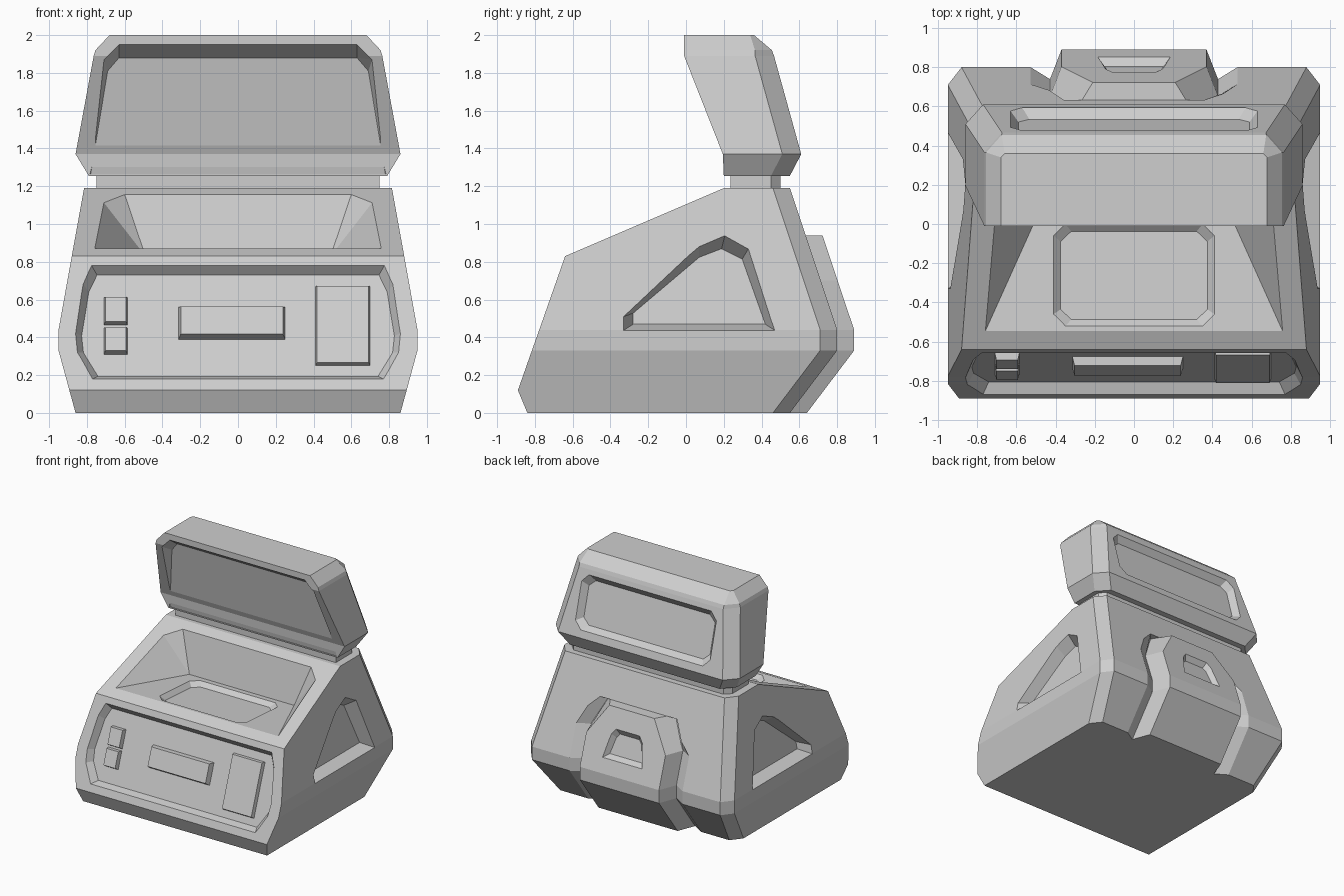
import bpy
import bmesh
from mathutils import Vector

cube = bpy.data.objects.get("Cube")
if cube:
    bpy.data.objects.remove(cube, do_unlink=True)

grey = bpy.data.materials.new("plain grey")
grey.use_nodes = True
GREY = (0.62, 0.62, 0.62, 1)
grey.diffuse_color = GREY
for node in grey.node_tree.nodes:
    if node.type == 'BSDF_PRINCIPLED':
        node.inputs["Base Color"].default_value = GREY


def finish(name, bm):
    bmesh.ops.recalc_face_normals(bm, faces=bm.faces[:])
    mesh = bpy.data.meshes.new(name)
    bm.to_mesh(mesh)
    bm.free()
    mesh.materials.append(grey)
    obj = bpy.data.objects.new(name, mesh)
    bpy.context.collection.objects.link(obj)
    return obj


def loft(name, rings):
    """Closed solid through rings that share a point count."""
    bm = bmesh.new()
    loops = [[bm.verts.new(p) for p in ring] for ring in rings]
    for a, b in zip(loops, loops[1:]):
        for i in range(len(a)):
            j = (i + 1) % len(a)
            bm.faces.new((a[i], a[j], b[j], b[i]))
    bm.faces.new(loops[0])
    bm.faces.new(loops[-1])
    return finish(name, bm)


def hull(name, points):
    bm = bmesh.new()
    for p in points:
        bm.verts.new(p)
    result = bmesh.ops.convex_hull(bm, input=bm.verts[:])
    loose = [g for g in result["geom_interior"] if isinstance(g, bmesh.types.BMVert)]
    if loose:
        bmesh.ops.delete(bm, geom=loose, context='VERTS')
    return finish(name, bm)


def cut(target, cutter):
    cutter.hide_render = True
    mod = target.modifiers.new("cut", 'BOOLEAN')
    mod.operation = 'DIFFERENCE'
    mod.solver = 'EXACT'
    mod.object = cutter
    bpy.context.view_layer.objects.active = target
    bpy.ops.object.modifier_apply(modifier=mod.name)
    bpy.data.objects.remove(cutter, do_unlink=True)


def mirrored(half):
    return half + [(-x, y) for x, y in reversed(half)]


def octagon(x, y0, y1, c):
    return mirrored([(x - c, y0), (x, y0 + c), (x, y1 - c), (x - c, y1)])


def rectangle(x0, x1, y0, y1):
    return [(x0, y0), (x1, y0), (x1, y1), (x0, y1)]


def tapered(name, frame, outline, levels):
    """Loft an outline on a sloped plane; levels are (height, inset) pairs."""
    o, u, v = (Vector(f) for f in frame)
    n = u.cross(v).normalized()
    lo = [min(p[k] for p in outline) for k in (0, 1)]
    hi = [max(p[k] for p in outline) for k in (0, 1)]
    mid = [(a + b) / 2 for a, b in zip(lo, hi)]
    half = [(b - a) / 2 for a, b in zip(lo, hi)]
    rings = []
    for h, inset in levels:
        ring = []
        for p in outline:
            a, b = (mid[k] + (p[k] - mid[k]) * (1 - inset / half[k]) for k in (0, 1))
            ring.append(o + u * a + v * b + n * h)
        rings.append(ring)
    return loft(name, rings)


def recess(target, frame, outline, depth, inset):
    out = 0.02
    cut(target, tapered("recess_cutter", frame, outline,
                        [(out, -inset * out / depth), (-depth, inset)]))


def shell(name, sections):
    """Six-sided sections: z, half width, front y, back y, corner x, corner y."""
    return loft(name, [[(-w, f, z), (w, f, z), (w, b - cy, z), (w - cx, b, z),
                        (-w + cx, b, z), (-w, b - cy, z)]
                       for z, w, f, b, cx, cy in sections])


# Main housing
body = shell("body", [(z, w, f, b, 0.07, 0.09) for z, w, f, b in (
    (0, 0.86, -0.84, 0.55), (0.12, 0.893, -0.89, 0.641),
    (0.33, 0.95, -0.816, 0.80), (0.44, 0.95, -0.777, 0.80),
    (0.83, 0.88, -0.64, 0.67), (1.19, 0.815, 0.20, 0.55))])

# Front control panel recess
front = ((0, -0.932, 0), (1, 0, 0), (0, 0.352, 1))
panel = mirrored([(0.77, 0.18), (0.85, 0.32), (0.86, 0.42), (0.82, 0.68), (0.775, 0.78)])
DEPTH = 0.055
recess(body, front, panel, DEPTH, 0.032)

# Open tray in the sloping top
rim = [(0.76, -0.55, 0.87), (0.71, 0.02, 1.113), (0.60, 0.12, 1.156)]
up = Vector((0, -0.04, 0.09))
tray = []
for s in (-1, 1):
    tray.append((s * 0.49, 0.05, 0.83))
    for x, y, z in rim:
        p = Vector((s * x, y, z))
        tray += [p, p + up]
cut(body, hull("tray_cutter", tray))
recess(body, ((0, 0, 0.833), (1, 0, 0), (0, 1, -0.067)),
       octagon(0.41, -0.52, 0.0, 0.06), 0.035, 0.035)

# Triangular side recesses
tri = [(-0.33, 0.437), (0.47, 0.437), (0.33, 0.868), (0.205, 0.937), (0.07, 0.88), (-0.33, 0.51)]
for s in (-1, 1):
    side = ((s * 1.029, 0, 0), (0, s, 0), (-s * 0.18, 0, 1))
    recess(body, side, [(s * y, z) for y, z in tri], 0.10, 0.05)

# Groove around the rear hump: z, back y, groove width, hump root, hump face
hump_rows = [(0.94, 0.633, 0.36, 0.31, 0.21), (0.70, 0.713, 0.53, 0.43, 0.37),
             (0.44, 0.80, 0.53, 0.43, 0.37), (0.33, 0.80, 0.53, 0.43, 0.37),
             (0, 0.55, 0.53, 0.43, 0.37)]


def strip(inner, outer):
    (wi, yi, z), (wo, yo, _) = inner, outer
    return [(-wi, yi, z), (wi, yi, z), (wo, yo, z), (-wo, yo, z)]


groove = [strip((r, y - 0.06, z), (r + (g - r) * 2.6, y + 0.1, z))
          for z, y, g, r, f in hump_rows]
groove.append([(x, y - 0.04, z - 0.05) for x, y, z in groove[-1]])
cut(body, loft("groove_cutter", groove))

# Rear hump with its small window recess
hump = loft("rear_hump", [strip((r + 0.01, y - 0.09, z), (f, y + 0.09, z))
                          for z, y, g, r, f in hump_rows])
recess(hump, ((0, 1.037, 0), (-1, 0, 0), (0, -0.333, 1)),
       mirrored([(0.185, 0.555), (0.145, 0.74), (0.11, 0.785)]), 0.04, 0.035)

# Panel buttons, standing on the recessed panel floor
floor_shift = 0.018
for name, x0, x1, z0, z1, rise, inset in (
        ("upper_button", -0.71, -0.585, 0.465, 0.61, 0.035, 0.008),
        ("lower_button", -0.71, -0.585, 0.31, 0.45, 0.035, 0.008),
        ("centre_bar", -0.315, 0.25, 0.39, 0.56, 0.045, 0.012),
        ("large_button", 0.41, 0.70, 0.25, 0.67, 0.03, 0.008)):
    tapered(name, front, rectangle(x0, x1, z0 + floor_shift, z1 + floor_shift),
            [(-DEPTH - 0.01, 0), (-DEPTH, 0), (rise - DEPTH, inset)])

# Neck between housing and lid
shell("hinge_neck", [(z, 0.75, 0.235, 0.50, 0.05, 0.05) for z in (1.17, 1.27)])

# Raised lid
lid = shell("lid", [(1.255, 0.79, 0.20, 0.55, 0.09, 0.10),
                    (1.37, 0.86, 0.195, 0.61, 0.09, 0.10),
                    (1.89, 0.764, -0.01, 0.466, 0.09, 0.10),
                    (1.92, 0.755, -0.01, 0.455, 0.08, 0.09),
                    (2.0, 0.68, -0.01, 0.36, 0.02, 0.02)])

# Hollow in the lid front, fading out towards the bottom
hollow = []
for s in (-1, 1):
    for x, y, z in ((0.63, -0.01, 1.95), (0.71, -0.004, 1.87), (0.79, 0.19, 1.265)):
        hollow += [(s * x, y, z), (s * x, -0.2, z)]
    hollow += [(s * 0.63, 0.09, 1.88), (s * 0.69, 0.103, 1.81), (s * 0.78, 0.205, 1.265)]
cut(lid, hull("hollow_cutter", hollow))

# Recessed back panel of the lid
recess(lid, ((0, 0.991, 0), (-1, 0, 0), (0, -0.278, 1)),
       octagon(0.63, 1.43, 1.85, 0.06), 0.05, 0.04)
